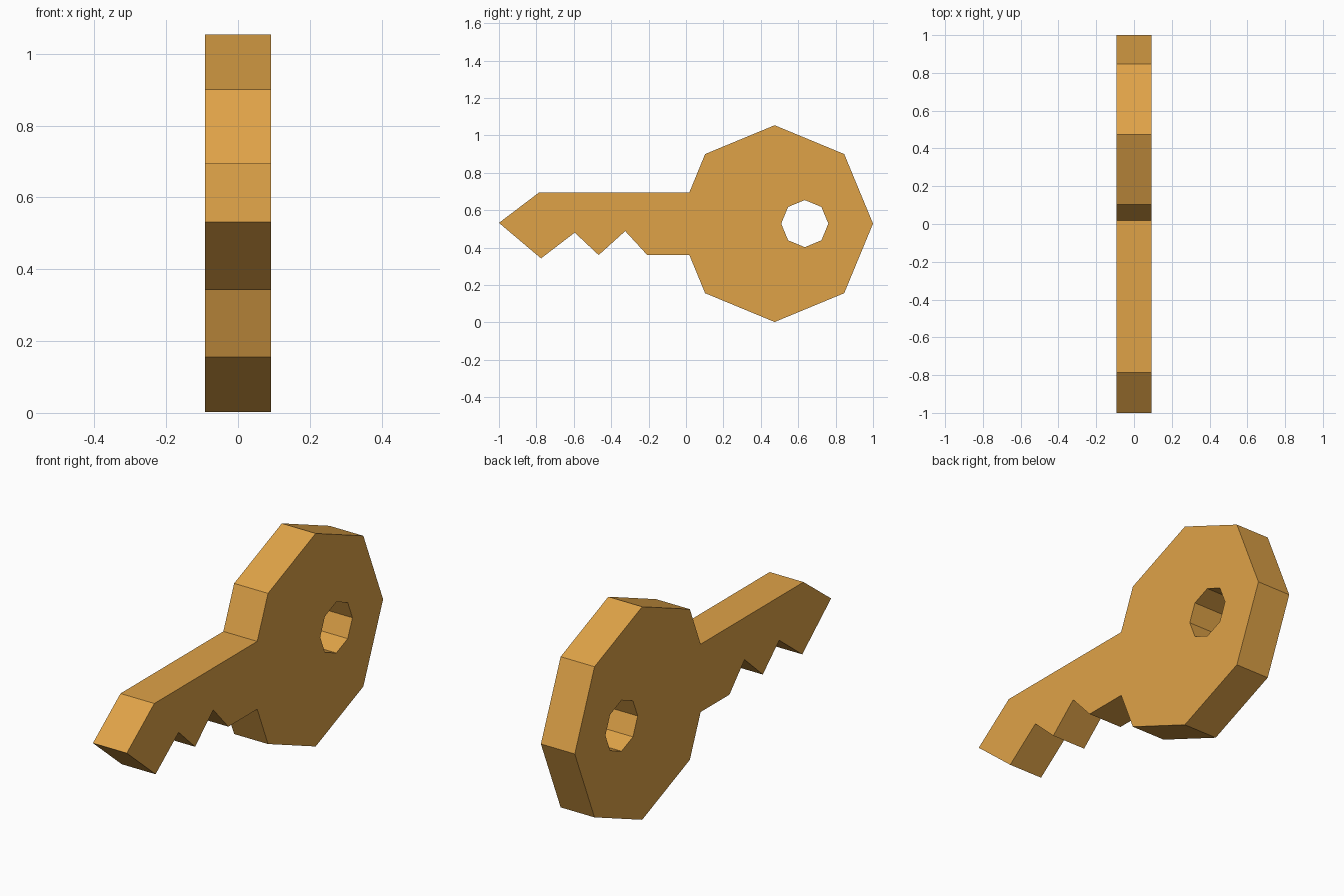
import bpy, bmesh, math
from mathutils import Vector

cube = bpy.data.objects.get("Cube")
if cube:
    bpy.data.objects.remove(cube, do_unlink=True)

HALF = 0.0925      # half thickness
MID = 0.528        # height of the key's axis


def octagon(y, radius):
    """Points of an octagon in the side plane, starting at its back corner."""
    return [(y + radius * math.cos(i * math.pi / 4),
             MID + radius * math.sin(i * math.pi / 4)) for i in range(8)]


def add_loop(bm, points):
    verts = [bm.verts.new((-HALF, y, z)) for y, z in points]
    return [bm.edges.new((a, b)) for a, b in zip(verts, verts[1:] + verts[:1])]


# Brass material
brass = bpy.data.materials.new("brass")
brass.use_nodes = True
colour = (0.74, 0.365, 0.064, 1)
brass.diffuse_color = colour
brass.node_tree.nodes["Principled BSDF"].inputs["Base Color"].default_value = colour

# Outline: octagonal bow, open at the front corner where the blade joins it
bow = octagon(0.474, 0.526)
blade = [(0.018, 0.695), (-0.785, 0.695), (-1.0, 0.532),      # top edge and tip
         (-0.775, 0.342), (-0.595, 0.48), (-0.467, 0.36),     # teeth
         (-0.325, 0.488), (-0.207, 0.36), (0.018, 0.36)]
outline = bow[:4] + blade + bow[5:]

# Fill the outline around the ring hole, then extrude to thickness
bm = bmesh.new()
edges = add_loop(bm, outline) + add_loop(bm, octagon(0.635, 0.126))
bmesh.ops.triangle_fill(bm, use_beauty=True, use_dissolve=False, edges=edges)
result = bmesh.ops.extrude_face_region(bm, geom=bm.faces[:], use_keep_orig=True)
moved = [v for v in result["geom"] if isinstance(v, bmesh.types.BMVert)]
bmesh.ops.translate(bm, verts=moved, vec=Vector((2 * HALF, 0, 0)))
bmesh.ops.recalc_face_normals(bm, faces=bm.faces[:])

mesh = bpy.data.meshes.new("key")
bm.to_mesh(mesh)
bm.free()
mesh.materials.append(brass)
key = bpy.data.objects.new("key", mesh)
bpy.context.collection.objects.link(key)
